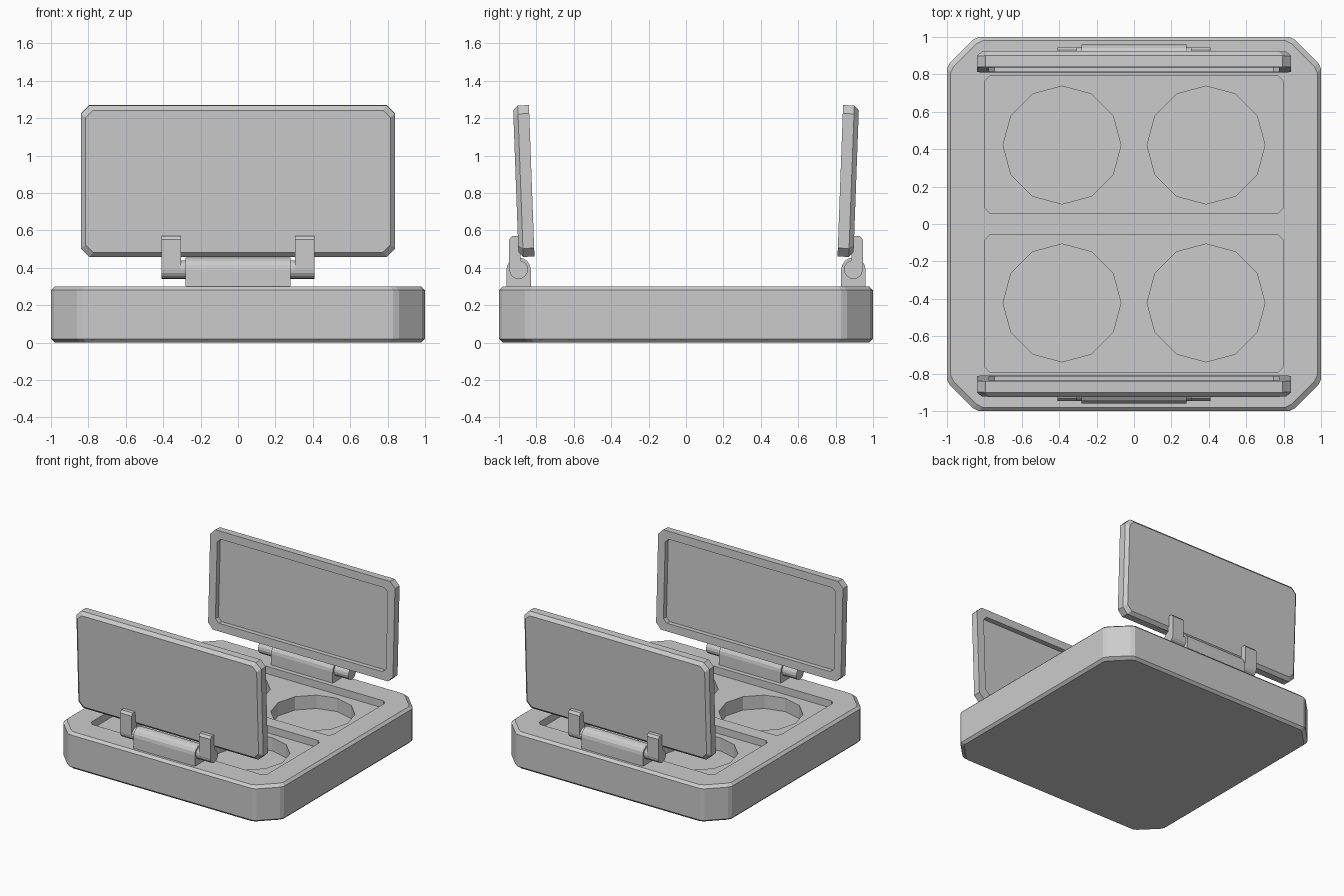
import bpy, bmesh, math
from mathutils import Matrix, Vector

if "Cube" in bpy.data.objects:
    bpy.data.objects.remove(bpy.data.objects["Cube"])


def outline(hx, hy, corner):
    """Rectangle outline whose corners are cut by the given (dx, dy) offsets."""
    pts = []
    for sx, sy in ((1, 1), (-1, 1), (-1, -1), (1, -1)):
        c = [(sx * (hx - a), sy * (hy - b)) for a, b in corner]
        pts += c if sx * sy > 0 else c[::-1]
    return pts


def loft(name, rings, matrix=Matrix()):
    """Skin a list of equal-length 3D rings and cap both ends."""
    bm = bmesh.new()
    vs = [[bm.verts.new(matrix @ Vector(p)) for p in r] for r in rings]
    n = len(vs[0])
    for a, b in zip(vs, vs[1:]):
        for i in range(n):
            j = (i + 1) % n
            bm.faces.new((a[i], a[j], b[j], b[i]))
    bm.faces.new(vs[0][::-1])
    bm.faces.new(vs[-1])
    bmesh.ops.recalc_face_normals(bm, faces=bm.faces)
    me = bpy.data.meshes.new(name)
    bm.to_mesh(me)
    bm.free()
    ob = bpy.data.objects.new(name, me)
    bpy.context.collection.objects.link(ob)
    return ob


def flat(pts, z, cx=0, cy=0):
    return [(x + cx, y + cy, z) for x, y in pts]


def along_x(name, profile, x0, x1, matrix):
    """Extrude a (y, z) profile along x."""
    return loft(name, [[(x, y, z) for y, z in profile] for x in (x0, x1)], matrix)


def arc(cy, cz, r, a0, a1, n):
    return [(cy + r * math.cos(math.radians(a0 + (a1 - a0) * i / n)),
             cz + r * math.sin(math.radians(a0 + (a1 - a0) * i / n))) for i in range(n + 1)]


def cut(ob, cutter):
    mod = ob.modifiers.new("cut", 'BOOLEAN')
    mod.operation, mod.solver, mod.object = 'DIFFERENCE', 'EXACT', cutter
    bpy.context.view_layer.objects.active = ob
    bpy.ops.object.modifier_apply(modifier=mod.name)
    bpy.data.objects.remove(cutter)


# case body with cut corners and chamfered rims
corner = [(0, .17), (.015, .14), (.14, .015), (.17, 0)]
body = loft("case_body", [flat(outline(1 - i, 1 - i, corner), z)
                          for i, z in ((.02, 0), (0, .02), (0, .28), (.02, .3))])

# two shallow trays, each with two twelve-sided wells
for sy in (1, -1):
    tray = outline(.8, .367, [(0, .03), (.03, 0)])
    cut(body, loft("tray_cutter", [flat(tray, z, 0, sy * .425) for z in (.24, .4)]))
    for sx in (1, -1):
        well = arc(0, 0, .315, 0, 330, 11)
        cut(body, loft("well_cutter", [flat(well, z, sx * .385, sy * .422) for z in (.13, .4)]))

for side, turn in (("back", 0), ("front", math.pi)):
    m = Matrix.Rotation(turn, 4, 'Z')

    # open lid, recessed inside, chamfered outside, leaning slightly outwards
    lean = m @ Matrix.Translation((0, .825, .865)) @ Matrix.Rotation(math.radians(-2.1), 4, 'X')
    rings = []
    for inset, depth, c in ((.065, .04, .03), (.065, 0, .03), (0, 0, .045),
                            (0, .06, .045), (.025, .085, .04)):
        pts = outline(.84 - inset, .405 - inset, [(0, c), (c, 0)])
        rings.append([(x, depth, v) for x, v in pts])
    loft(side + "_lid", rings, lean)

    # hinge knuckle on the case
    knuckle = [(.96, .29)] + arc(.895, .39, .065, 0, 180, 8) + [(.83, .29)]
    along_x(side + "_hinge_knuckle", knuckle, -.28, .28, m)

    # hinge pin
    along_x(side + "_hinge_pin", arc(.895, .39, .05, 0, 337.5, 15), -.41, .41, m)

    # arms joining the pin to the lid
    arm = [(.895, .39), (.945, .39), (.945, .55), (.93, .57), (.885, .57), (.885, .44)]
    for name, x0 in (("left", -.41), ("right", .305)):
        along_x(f"{side}_hinge_arm_{name}", arm, x0, x0 + .105, m)
